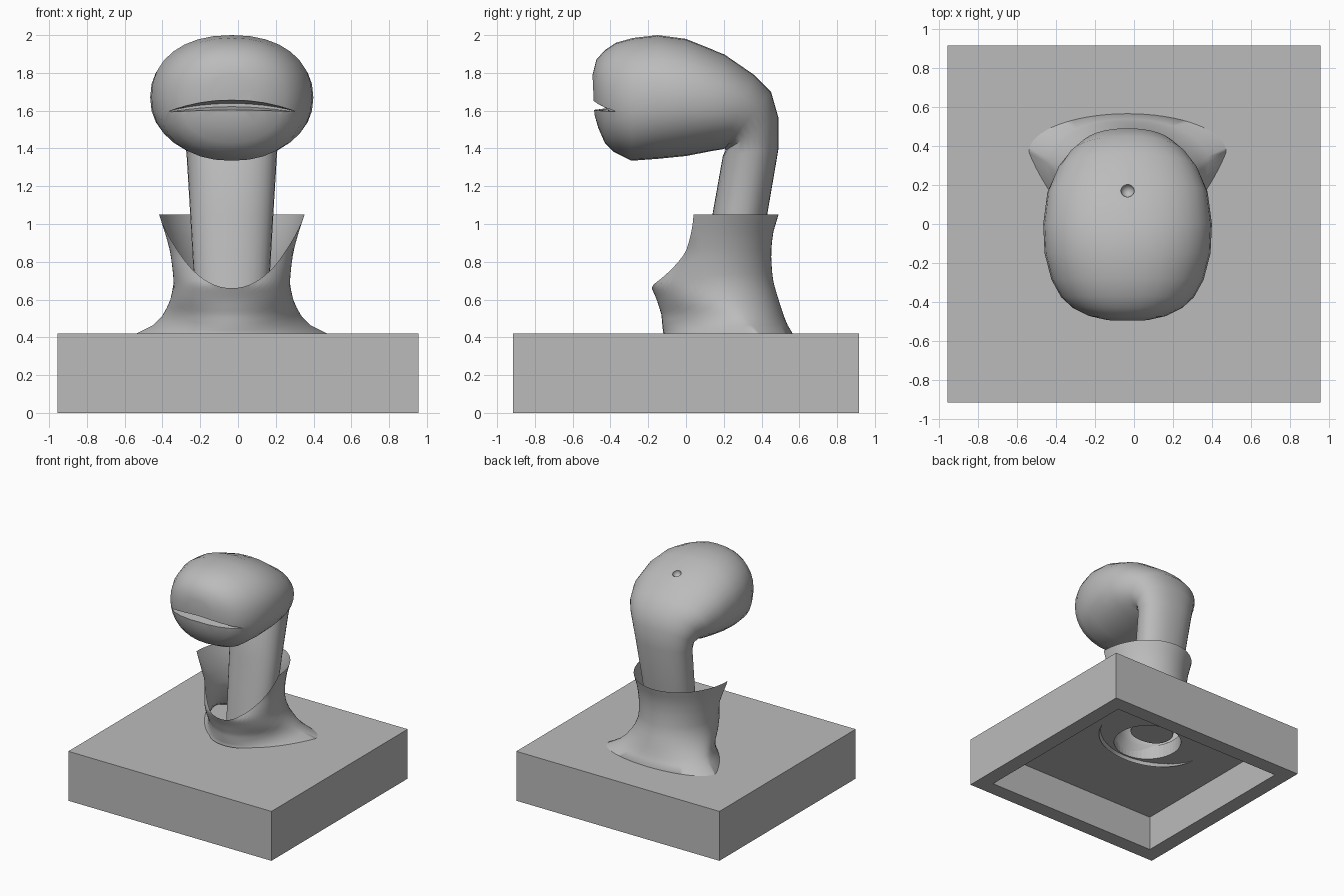
import bpy, bmesh
from math import sin, cos, pi

CX = -0.033  # the figure stands slightly off the middle of the plinth

old = bpy.data.objects.get("Cube")
if old:
    bpy.data.objects.remove(old, do_unlink=True)

stone = bpy.data.materials.new("stone_grey")
stone.use_nodes = True
colour = (0.5, 0.5, 0.5, 1)
stone.diffuse_color = colour
stone.node_tree.nodes["Principled BSDF"].inputs["Base Color"].default_value = colour


def loft(name, rings, closed_ends=True):
    """Skin a list of equally long closed rings."""
    bm = bmesh.new()
    rows = [[bm.verts.new(p) for p in ring] for ring in rings]
    for lo, hi in zip(rows, rows[1:]):
        n = len(lo)
        for i in range(n):
            j = (i + 1) % n
            bm.faces.new((lo[i], lo[j], hi[j], hi[i]))
    if closed_ends:
        bm.faces.new(rows[0][::-1])
        bm.faces.new(rows[-1])
        bmesh.ops.recalc_face_normals(bm, faces=bm.faces)
    mesh = bpy.data.meshes.new(name)
    bm.to_mesh(mesh)
    bm.free()
    ob = bpy.data.objects.new(name, mesh)
    bpy.context.collection.objects.link(ob)
    mesh.materials.append(stone)
    return ob


def activate(ob):
    bpy.ops.object.select_all(action='DESELECT')
    ob.select_set(True)
    bpy.context.view_layer.objects.active = ob


def box(name, size, centre):
    bpy.ops.mesh.primitive_cube_add(size=1, location=centre)
    ob = bpy.context.object
    ob.name = name
    ob.scale = size
    bpy.ops.object.transform_apply(location=True, rotation=False, scale=True)
    return ob


def cut(ob, cutter):
    cutter.hide_render = True
    mod = ob.modifiers.new("cut", 'BOOLEAN')
    mod.operation = 'DIFFERENCE'
    mod.solver = 'EXACT'
    mod.object = cutter
    activate(ob)
    bpy.ops.object.modifier_apply(modifier=mod.name)
    bpy.data.objects.remove(cutter, do_unlink=True)


def smooth(ob, angle):
    activate(ob)
    bpy.ops.object.shade_smooth_by_angle(angle=angle)


# Plinth: hollow underneath, with a round hole under the collar
plinth = box("plinth", (1.91, 1.83, 0.42), (0, 0, 0.21))
plinth.data.materials.append(stone)
cut(plinth, box("hollow_cutter", (1.65, 1.57, 0.6), (0, 0, 0)))
bpy.ops.mesh.primitive_cylinder_add(vertices=48, radius=0.27, depth=0.6,
                                    location=(CX, 0.13, 0.4))
cut(plinth, bpy.context.object)

# Collar: z, front y, back y, half width, y of widest point, front sharpness
LEVELS = [
    (0.27, -0.16, 0.55, 0.46, 0.08, 1.2),
    (0.42, -0.12, 0.565, 0.505, 0.37, 1.8),
    (0.46, -0.125, 0.54, 0.42, 0.33, 1.6),
    (0.52, -0.13, 0.515, 0.36, 0.28, 1.3),
    (0.60, -0.155, 0.49, 0.325, 0.2, 1),
    (0.68, -0.19, 0.465, 0.307, 0.15, 1),
    (0.75, -0.15, 0.455, 0.312, 0.12, 1),
    (0.85, -0.1, 0.45, 0.325, 0.1, 1),
    (0.95, -0.1, 0.46, 0.352, 0.07, 1),
    (1.05, -0.1, 0.49, 0.385, 0.04, 1),
]


def collar_point(a, z):
    for lo, hi in zip(LEVELS, LEVELS[1:]):
        if z <= hi[0]:
            break
    f = (z - lo[0]) / (hi[0] - lo[0])
    front, back, width, mid, sharp = [p + (q - p) * f for p, q in zip(lo[1:], hi[1:])]
    c = cos(a)
    y = mid - (mid - front) * c ** sharp if c > 0 else mid - (back - mid) * c
    return (CX + width * sin(a), y, z)


AROUND, ROWS = 64, 14
angles = [2 * pi * i / AROUND for i in range(AROUND)]
rings = [[collar_point(a, 0.30 - 0.03 * cos(a)) for a in angles]]
for r in range(ROWS + 1):
    ring = []
    for a in angles:
        rim = 0.66 + 0.39 * (1 - max(cos(a), 0))   # rim dips at the front
        ring.append(collar_point(a, 0.42 + (rim - 0.42) * r / ROWS))
    rings.append(ring)
collar = loft("collar", rings, closed_ends=False)
smooth(collar, 1.2)

# Head and neck: one skin; each section has lower y, z, upper y, z, half width
SECTIONS = [
    (0.04, 0.36, 0.33, 0.36, 0.18),
    (0.14, 1.05, 0.43, 1.05, 0.22),
    (0.195, 1.36, 0.49, 1.40, 0.24),
    (0.21, 1.39, 0.49, 1.56, 0.265),
    (0.205, 1.40, 0.45, 1.70, 0.31),
    (0.19, 1.395, 0.36, 1.79, 0.36),
    (0.13, 1.385, 0.2, 1.90, 0.41),
    (0.0, 1.36, 0.0, 1.98, 0.432),
    (-0.15, 1.345, -0.15, 2.0, 0.425),
    (-0.29, 1.335, -0.28, 1.985, 0.39),
    (-0.38, 1.38, -0.37, 1.96, 0.34),
    (-0.43, 1.43, -0.43, 1.92, 0.28),
    (-0.465, 1.51, -0.475, 1.87, 0.2),
    (-0.485, 1.58, -0.495, 1.79, 0.11),
]


def bulge(v):
    """Slightly squared circle."""
    return (1 if v >= 0 else -1) * abs(v) ** 0.9


rings = []
for y0, z0, y1, z1, w in SECTIONS:
    ring = []
    for i in range(32):
        a = 2 * pi * i / 32
        k = bulge(cos(a)) / 2
        ring.append((CX + w * bulge(sin(a)),
                     (y0 + y1) / 2 + (y1 - y0) * k,
                     (z0 + z1) / 2 + (z1 - z0) * k))
    rings.append(ring)
head = loft("head_and_neck", rings)

# Mouth: lens-shaped wedge narrowing towards the back
rings = []
for y, open_ in ((-0.62, 1.6), (-0.48, 1.0), (-0.36, 0.35)):
    ring = []
    for i in range(24):
        a = 2 * pi * i / 24
        s = sin(a)
        arch = 1.595 + 0.035 * (1 - s * s)
        ring.append((CX + 0.335 * s, y, arch + 0.025 * open_ * cos(a)))
    rings.append(ring)
cut(head, loft("mouth_cutter", rings))

# Small dimple on the back of the crown
bpy.ops.mesh.primitive_uv_sphere_add(segments=16, ring_count=8, radius=0.035,
                                     location=(CX, 0.17, 1.91))
cut(head, bpy.context.object)
smooth(head, 0.7)
